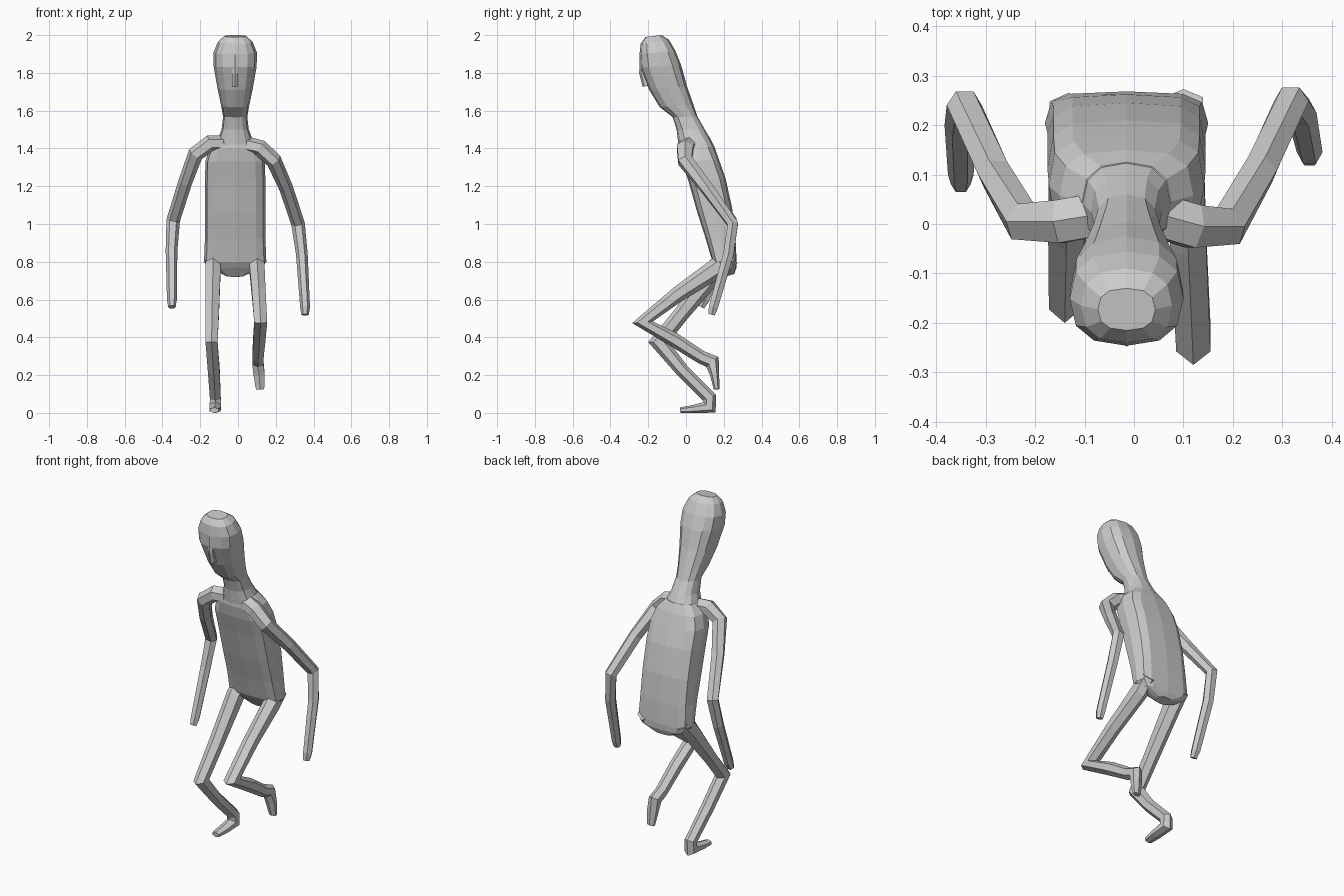
import bpy, bmesh, math
from mathutils import Vector as V

CX = -0.015  # body centre line


def loft(name, rings):
    """Skin a list of equal-length rings and cap both ends, flat shaded."""
    bm = bmesh.new()
    loops = [[bm.verts.new(p) for p in r] for r in rings]
    n = len(loops[0])
    for a, b in zip(loops, loops[1:]):
        for i in range(n):
            j = (i + 1) % n
            bm.faces.new((a[i], a[j], b[j], b[i]))
    bm.faces.new(loops[0])
    bm.faces.new(loops[-1])
    bmesh.ops.recalc_face_normals(bm, faces=bm.faces[:])
    me = bpy.data.meshes.new(name)
    bm.to_mesh(me)
    bm.free()
    ob = bpy.data.objects.new(name, me)
    bpy.context.collection.objects.link(ob)
    return ob


def section(fy, fz, by, bz, hw, e, n=12):
    """Tilted rounded-box ring from a front point to a back point."""
    f, b = V((CX, fy, fz)), V((CX, by, bz))
    mid, half = (f + b) / 2, (f - b) / 2
    ring = []
    for i in range(n):
        a = 2 * math.pi * i / n
        c, s = math.cos(a), math.sin(a)
        c = math.copysign(abs(c) ** e, c) if abs(c) > 1e-6 else 0
        s = math.copysign(abs(s) ** e, s) if abs(s) > 1e-6 else 0
        ring.append(mid + half * c + V((hw * s, 0, 0)))
    return ring


def limb(name, path, ref, n=6):
    """Tube through (x, y, z, side radius, depth radius), mitred at joints."""
    pts = [V(p[:3]) for p in path]
    rings = []
    for i, p in enumerate(path):
        d0 = (pts[i] - pts[max(i - 1, 0)]).normalized()
        d1 = (pts[min(i + 1, len(pts) - 1)] - pts[i]).normalized()
        t = (d0 + d1).normalized()
        u = (V(ref) - t * t.dot(V(ref))).normalized()
        w = t.cross(u)
        rings.append([pts[i] + u * p[3] * math.cos(a) + w * p[4] * math.sin(a)
                      for a in [2 * math.pi * (k + .5) / n for k in range(n)]])
    return loft(name, rings)


# Head and neck
loft("head_and_neck", [section(*r) for r in [
    (-.215, 1.99, -.13, 2.0, .058, .8),
    (-.24, 1.955, -.09, 1.975, .092, .8),
    (-.246, 1.90, -.055, 1.915, .115, .8),
    (-.244, 1.83, -.025, 1.84, .114, .8),
    (-.195, 1.71, .005, 1.73, .094, .8),
    (-.14, 1.62, .04, 1.63, .074, .8),
    (-.07, 1.565, .06, 1.57, .064, .8),
    (-.05, 1.50, .10, 1.50, .072, .8),
    (-.04, 1.42, .14, 1.43, .10, .8),
]])

# Nose ridge
limb("nose", [(CX, -.238, 1.90, .012, .008), (CX, -.226, 1.80, .018, .022),
              (CX, -.212, 1.73, .018, .018)], (1, 0, 0))

# Torso, leaning forward
loft("torso", [section(*r) for r in [
    (-.035, 1.45, .125, 1.46, .09, .8),
    (-.035, 1.40, .15, 1.41, .135, .65),
    (-.02, 1.33, .175, 1.34, .157, .55),
    (.015, 1.22, .21, 1.24, .160, .55),
    (.06, 1.06, .245, 1.08, .160, .55),
    (.105, .92, .262, .93, .160, .55),
    (.14, .80, .268, .80, .165, .55),
    (.16, .77, .266, .765, .14, .6),
    (.20, .72, .255, .735, .05, .8),
]])

# Arms
limb("right_arm", [
    (-.07, .02, 1.425, .05, .045), (-.15, .005, 1.425, .05, .045),
    (-.225, .005, 1.37, .043, .042), (-.28, .10, 1.22, .037, .037),
    (-.343, .24, 1.02, .033, .036), (-.352, .20, .86, .032, .031),
    (-.35, .10, .60, .028, .026), (-.35, .08, .56, .02, .02)], (0, 1, 0))
limb("left_arm", [
    (.04, .02, 1.42, .05, .045), (.12, -.005, 1.40, .05, .045),
    (.19, -.005, 1.335, .043, .042), (.255, .11, 1.19, .037, .037),
    (.318, .248, 1.0, .033, .036), (.338, .225, .84, .032, .031),
    (.355, .145, .56, .028, .026), (.355, .135, .52, .02, .02)], (0, 1, 0))

# Legs with feet
limb("right_leg", [
    (-.132, .23, .83, .045, .05), (-.132, .16, .76, .046, .058),
    (-.137, -.02, .53, .042, .042), (-.14, -.145, .375, .037, .055),
    (-.128, -.02, .225, .036, .036), (-.12, .125, .08, .033, .038),
    (-.12, .125, .03, .035, .042), (-.122, .04, .02, .034, .022),
    (-.125, -.03, .014, .026, .015)], (1, 0, 0))
limb("left_leg", [
    (.10, .24, .83, .045, .05), (.10, .17, .77, .046, .055),
    (.11, -.04, .63, .042, .042), (.12, -.23, .48, .040, .055),
    (.112, -.06, .385, .037, .038), (.105, .08, .295, .034, .035),
    (.105, .14, .27, .034, .042), (.112, .152, .20, .034, .024),
    (.117, .162, .125, .025, .015)], (1, 0, 0))
